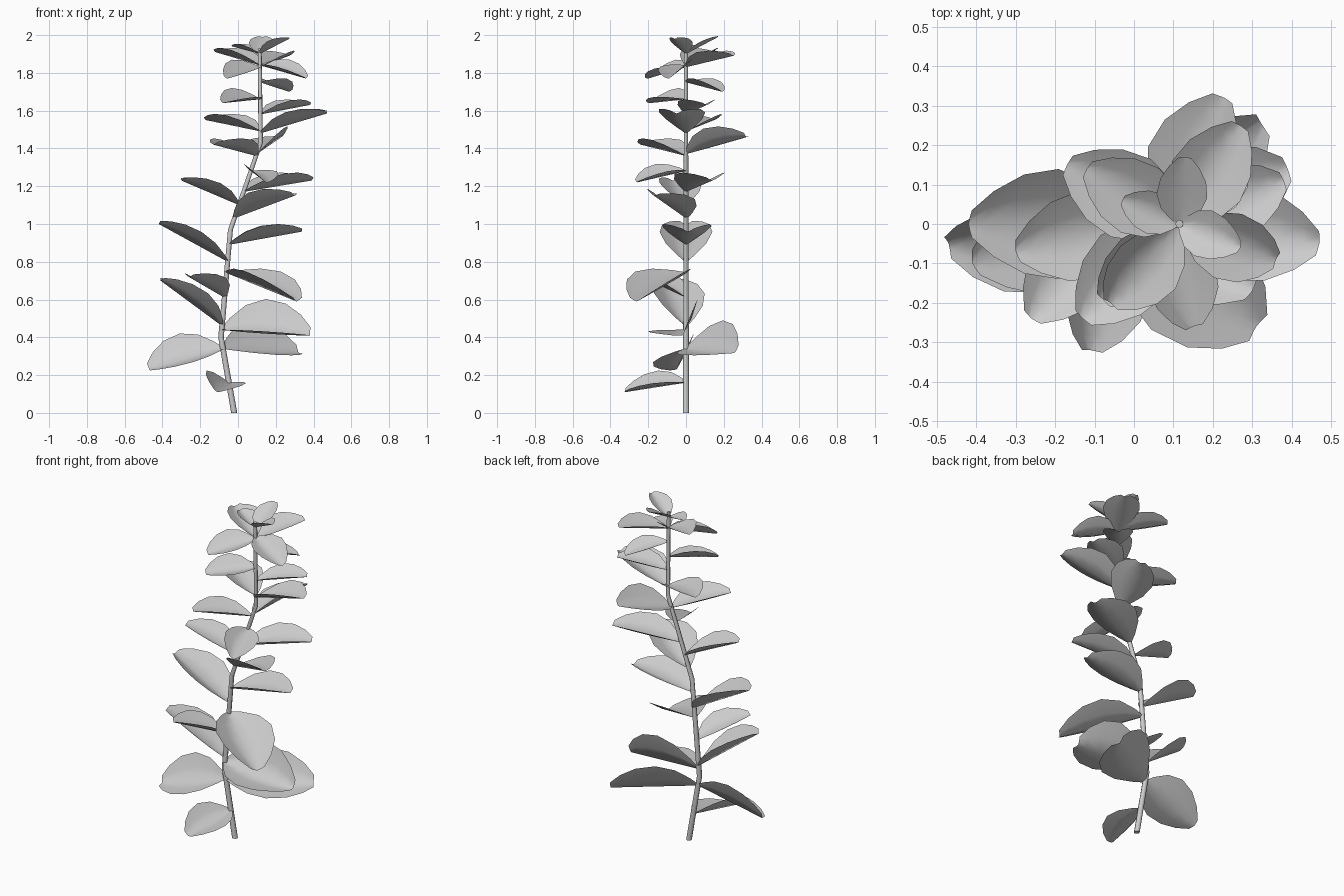
import bpy
import math
from mathutils import Vector, Quaternion

cube = bpy.data.objects.get("Cube")
if cube:
    bpy.data.objects.remove(cube, do_unlink=True)


def make_material(name, colour):
    mat = bpy.data.materials.new(name)
    mat.use_nodes = True
    mat.diffuse_color = colour
    mat.node_tree.nodes["Principled BSDF"].inputs["Base Color"].default_value = colour
    return mat


plant_grey = make_material("plant grey", (0.6, 0.6, 0.6, 1))

STEM = [Vector(p) for p in ((-0.02, 0, 0), (-0.09, 0, 0.4), (-0.04, 0, 0.97),
                            (0.12, 0, 1.43), (0.115, 0, 1.93))]


def add_mesh(name, verts, faces, angle):
    mesh = bpy.data.meshes.new(name)
    mesh.from_pydata(verts, [], faces)
    mesh.materials.append(plant_grey)
    obj = bpy.data.objects.new(name, mesh)
    bpy.context.collection.objects.link(obj)
    bpy.ops.object.select_all(action="DESELECT")
    obj.select_set(True)
    bpy.context.view_layer.objects.active = obj
    bpy.ops.object.shade_smooth_by_angle(angle=math.radians(angle))
    return obj


def stem_point(z):
    for a, b in zip(STEM, STEM[1:]):
        if z <= b.z:
            return a.lerp(b, (z - a.z) / (b.z - a.z))
    return STEM[-1].copy()


# Bent, tapering stem
def make_stem(sides=8):
    verts, faces = [], []
    for p in STEM:
        r = 0.016 - 0.003 * p.z
        for k in range(sides):
            a = math.tau * k / sides
            verts.append(p + Vector((r * math.cos(a), r * math.sin(a), 0)))
    for i in range(len(STEM) - 1):
        for k in range(sides):
            n = (k + 1) % sides
            a, b = i * sides, (i + 1) * sides
            faces.append((a + k, a + n, b + n, b + k))
    faces.append(tuple(reversed(range(sides))))
    faces.append(tuple(range(len(verts) - sides, len(verts))))
    add_mesh("stem", verts, faces, 50)


# Leaf outline: position along the midrib, share of the half width
OUTLINE = ((0, 0.08), (0.08, 0.36), (0.25, 0.78), (0.47, 1),
           (0.7, 0.9), (0.88, 0.6), (1, 0.25))
ACROSS = (-1, -0.5, 0, 0.5, 1)


# Leaf folded along its midrib, from the stem at base_z to the tip
def make_leaf(name, base_z, tip, roll=0, fold=0.52):
    base = stem_point(base_z)
    run = Vector(tip) - base
    along = run.normalized()
    side = Vector((0, 0, 1)).cross(along).normalized()
    side.rotate(Quaternion(along, math.radians(roll)))
    up = along.cross(side)
    half = 0.335 * run.length
    verts, faces = [], []
    for t, w in OUTLINE:
        mid = base + run * t
        for v in ACROSS:
            lift = fold * abs(v) ** 1.3 * half * w
            verts.append(mid + side * (v * half * w) + up * lift)
    n = len(ACROSS)
    for i in range(len(OUTLINE) - 1):
        for j in range(n - 1):
            a = i * n + j
            faces.append((a, a + n, a + n + 1, a + 1))
    add_mesh(name, verts, faces, 60)


# Each leaf: height on the stem, tip position, optional roll and fold
LOWER = [
    (0.16, (-0.11, -0.32, 0.11), -18),
    (0.34, (-0.47, -0.05, 0.23), -35),
    (0.34, (0.32, 0.26, 0.32), 35),
    (0.44, (0.38, -0.02, 0.41), 33, 0.7),
    (0.46, (-0.41, -0.1, 0.7)),
    (0.61, (-0.26, -0.24, 0.72)),
    (0.74, (0.31, -0.26, 0.59)),
    (0.8, (-0.42, 0, 1)),
]
MIDDLE = [
    (0.89, (0.34, 0.01, 0.96)),
    (1.03, (0.3, -0.17, 1.15), -8),
    (1.1, (-0.3, -0.07, 1.23)),
    (1.17, (0.39, 0.14, 1.23)),
    (1.28, (0.15, -0.26, 1.22), -12),
    (1.36, (-0.13, -0.24, 1.42)),
    (1.37, (0.23, 0.32, 1.46), -18),
    (1.48, (0.47, -0.05, 1.585)),
    (1.49, (-0.17, 0.15, 1.55)),
]
UPPER = [
    (1.58, (0.38, 0.11, 1.63)),
    (1.66, (-0.08, -0.19, 1.64), -15),
    (1.75, (0.27, 0.19, 1.7)),
    (1.84, (0.36, -0.09, 1.77), 12),
    (1.83, (-0.06, -0.2, 1.77), -15),
    (1.83, (0.27, 0.25, 1.89)),
    (1.84, (-0.12, 0.14, 1.91)),
    (1.9, (-0.03, 0.06, 1.94)),
    (1.9, (0.27, -0.06, 1.98)),
    (1.9, (0.13, 0.17, 1.99), 0, 0.3),
]

make_stem()
for tier, leaves in (("lower", LOWER), ("middle", MIDDLE), ("upper", UPPER)):
    for i, leaf in enumerate(leaves, 1):
        make_leaf(f"{tier}_leaf_{i}", *leaf)
